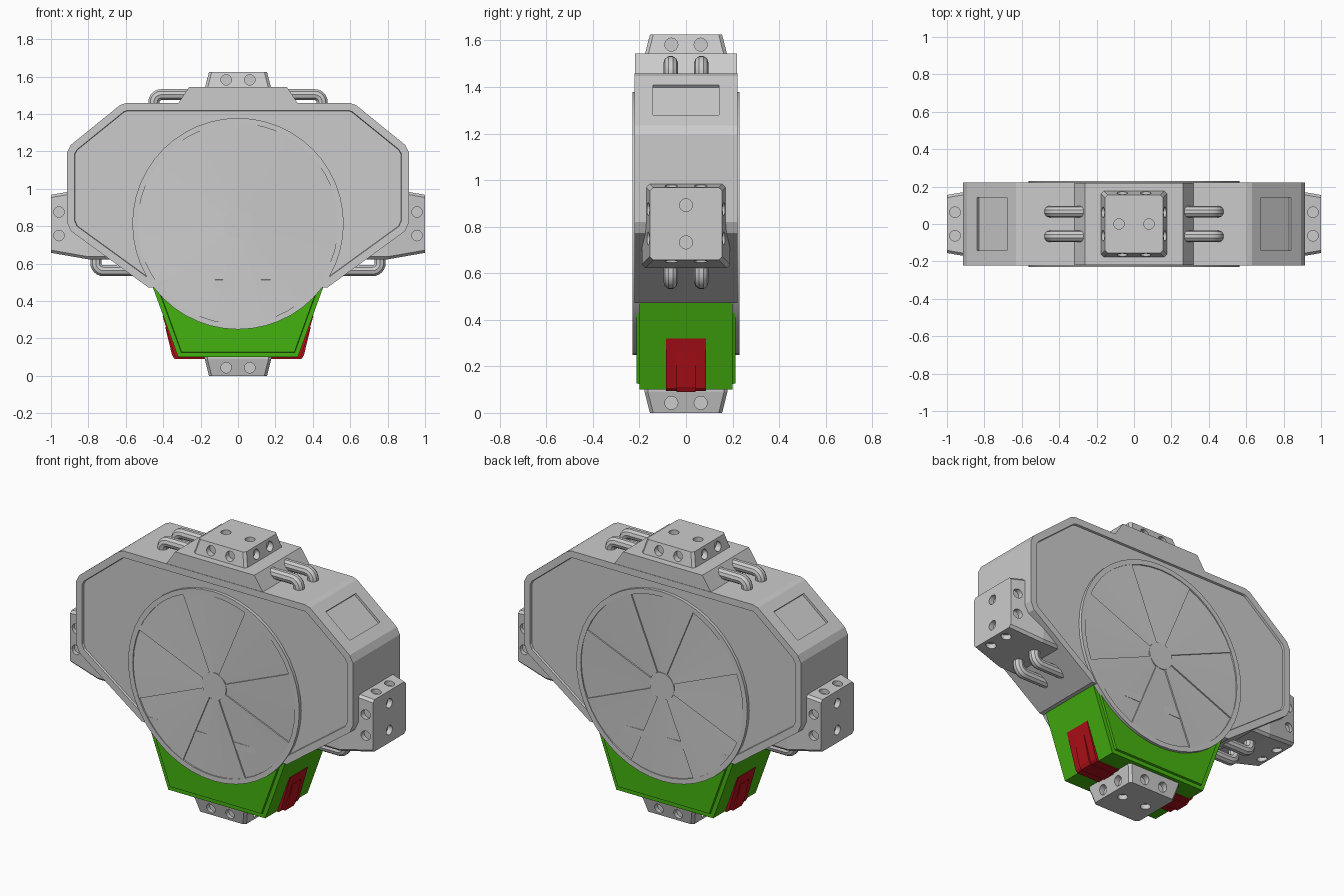
import bpy, bmesh, math
from mathutils import Matrix, Vector

if "Cube" in bpy.data.objects:
    bpy.data.objects.remove(bpy.data.objects["Cube"])


def material(name, rgb):
    m = bpy.data.materials.new(name)
    m.diffuse_color = (*rgb, 1)
    m.use_nodes = True
    m.node_tree.nodes["Principled BSDF"].inputs["Base Color"].default_value = m.diffuse_color
    return m


GREEN = material("green", (0.06, 0.45, 0.005))
RED = material("red", (0.45, 0.005, 0.01))


def finish(name, bm, mat=None, smooth=False):
    bmesh.ops.recalc_face_normals(bm, faces=bm.faces)
    me = bpy.data.meshes.new(name)
    bm.to_mesh(me)
    bm.free()
    ob = bpy.data.objects.new(name, me)
    bpy.context.collection.objects.link(ob)
    if mat:
        me.materials.append(mat)
    if smooth:
        smooth_object(ob)
    return ob


def activate(ob):
    bpy.ops.object.select_all(action='DESELECT')
    ob.select_set(True)
    bpy.context.view_layer.objects.active = ob


def smooth_object(ob):
    activate(ob)
    bpy.ops.object.shade_smooth_by_angle(angle=math.radians(30))


def cut(ob, cutter):
    activate(ob)
    mod = ob.modifiers.new("cut", 'BOOLEAN')
    mod.object = cutter
    mod.solver = 'EXACT'
    bpy.ops.object.modifier_apply(modifier=mod.name)
    bpy.data.objects.remove(cutter)


def prism(name, pts, half, mat=None, margin=0, step=0):
    """Extrude an x-z profile to y = +-half; optional stepped panel front and back."""
    bm = bmesh.new()
    face = bm.faces.new([bm.verts.new((x, -half, z)) for x, z in pts])
    ext = bmesh.ops.extrude_face_region(bm, geom=[face])["geom"]
    verts = [v for v in ext if isinstance(v, bmesh.types.BMVert)]
    bmesh.ops.translate(bm, vec=(0, 2 * half, 0), verts=verts)
    bmesh.ops.recalc_face_normals(bm, faces=bm.faces)
    if margin:
        caps = [f for f in bm.faces if abs(f.normal.y) > 0.9]
        bmesh.ops.inset_individual(bm, faces=caps, thickness=margin, use_even_offset=True)
        bmesh.ops.inset_individual(bm, faces=caps, thickness=0.003, depth=step, use_even_offset=True)
    return finish(name, bm, mat)


def symmetric(right):
    return right + [(-x, z) for x, z in reversed(right)]


# Main housing with recessed front and back panels
body = prism("housing", symmetric([
    (0.60, 1.458), (0.63, 1.448), (0.893, 1.235), (0.914, 1.195),
    (0.914, 0.82), (0.893, 0.773), (0.48, 0.473)]), 0.222, margin=0.04, step=-0.012)

# Rectangular recesses in the sloping shoulders
bm = bmesh.new()
for s in (-1, 1):
    m = (Matrix.Translation((s * 0.758, 0, 1.343)) @ Matrix.Rotation(s * math.radians(39), 4, 'Y')
         @ Matrix.Diagonal((0.205, 0.285, 0.026, 1)))
    bmesh.ops.create_cube(bm, size=1, matrix=m)
cut(body, finish("shoulder_cutter", bm))

# Raised block on the top
prism("top_block", symmetric([(0.262, 1.543), (0.33, 1.44)]), 0.2195)

# Green lower section with raised panels
prism("lower_section", symmetric([(0.465, 0.50), (0.32, 0.10)]), 0.20, GREEN, margin=0.024, step=0.012)

# Red clips wrapping the lower corners
for s, side in ((-1, "left"), (1, "right")):
    outer = [(0.403, 0.32), (0.34, 0.106), (0.328, 0.095), (0.17, 0.095), (0.17, 0.14), (0.30, 0.14), (0.36, 0.32)]
    rib = [(0.389, 0.26), (0.353, 0.112), (0.34, 0.09), (0.17, 0.09), (0.17, 0.14), (0.30, 0.14), (0.35, 0.26)]
    prism(side + "_clip", [(s * x, z) for x, z in outer], 0.085, RED)
    prism(side + "_clip_rib", [(s * x, z) for x, z in rib], 0.04, RED)

# Round disc through the housing, with rim and hub on both sides
CENTRE = Vector((0, 0, 0.813))
SEG = 48
half_profile = [(0.0, 0.227), (0.08, 0.227), (0.08, 0.217), (0.535, 0.217), (0.535, 0.229), (0.565, 0.229)]
profile = half_profile + [(r, -y) for r, y in reversed(half_profile)]
bm = bmesh.new()
vs = [bm.verts.new((r, y, 0)) for r, y in profile]
es = [bm.edges.new(p) for p in zip(vs, vs[1:])]
bmesh.ops.spin(bm, geom=vs + es, axis=(0, 1, 0), cent=(0, 0, 0), angle=2 * math.pi, steps=SEG)
bmesh.ops.remove_doubles(bm, verts=bm.verts, dist=1e-4)
bmesh.ops.translate(bm, vec=CENTRE, verts=bm.verts)
finish("disc", bm, smooth=True)

# Eight slightly tilted blades on each disc face
bm = bmesh.new()
for side in (-1, 1):
    for k in range(8):
        rows = []
        for i in range(7):
            a = math.radians(22.5 + 45 * k + 7.5 * i)
            y = side * (0.219 + 0.008 * i / 6)
            rows.append([bm.verts.new(CENTRE + Vector((r * math.cos(a), y, r * math.sin(a))))
                         for r in (0.08, 0.535)])
        for p, q in zip(rows, rows[1:]):
            bm.faces.new((p[0], p[1], q[1], q[0]))
        base = [bm.verts.new((v.co.x, side * 0.217, v.co.z)) for v in rows[-1]]
        bm.faces.new((rows[-1][0], rows[-1][1], base[1], base[0]))
bmesh.ops.recalc_face_normals(bm, faces=bm.faces)
for f in bm.faces:
    if abs(f.normal.y) > 0.5 and f.normal.y * f.calc_center_median().y < 0:
        f.normal_flip()
me = bpy.data.meshes.new("disc_blades")
bm.to_mesh(me)
bm.free()
bpy.context.collection.objects.link(bpy.data.objects.new("disc_blades", me))


# Tapered mounting blocks: outer face at local z = 0, widening inwards, drilled with holes
def mount(name, matrix, sections):
    bm = bmesh.new()
    loops = [[bm.verts.new((sx * h, sy * h, -d)) for sx, sy in ((-1, -1), (1, -1), (1, 1), (-1, 1))]
             for d, h in sections]
    for a, b in zip(loops, loops[1:]):
        for i in range(4):
            j = (i + 1) % 4
            bm.faces.new((a[i], a[j], b[j], b[i]))
    bm.faces.new(loops[0])
    bm.faces.new(loops[-1])
    corners = [e for e in bm.edges
               if abs(e.verts[0].co.z - e.verts[1].co.z) > 0.01]
    bmesh.ops.bevel(bm, geom=corners, offset=0.014, segments=1, affect='EDGES')
    bm.transform(matrix)
    ob = finish(name, bm)
    bm = bmesh.new()

    def drill(m):
        bmesh.ops.create_cone(bm, cap_ends=True, segments=20, radius1=0.028, radius2=0.028,
                              depth=0.06, matrix=matrix @ m)
    for s in (-1, 1):
        drill(Matrix.Translation((s * 0.08, 0, 0)))
        for k in range(4):
            drill(Matrix.Rotation(k * math.pi / 2, 4, 'Z') @ Matrix.Translation((0.167, s * 0.063, -0.043))
                  @ Matrix.Rotation(math.pi / 2, 4, 'Y'))
    cut(ob, finish(name + "_cutter", bm))


short = [(0, 0.155), (0.09, 0.178), (0.12, 0.178)]
long = [(0, 0.155), (0.2, 0.19), (0.4, 0.19)]
T, R = Matrix.Translation, Matrix.Rotation
mount("top_mount", T((0, 0, 1.625)), short)
mount("bottom_mount", R(math.pi, 4, 'X'), short)
mount("right_mount", T((1, 0, 0.8125)) @ R(math.pi / 2, 4, 'Y'), long)
mount("left_mount", T((-1, 0, 0.8125)) @ R(-math.pi / 2, 4, 'Y'), long)


# Bent pipes in pairs: horizontal run from x0, elbow at x1, then vertical to z1
def pipe(name, x0, x1, z0, z1, sx, y):
    r = 0.04
    up = 1 if z1 > z0 else -1
    pts = [(x0, z0)]
    for i in range(7):
        a = i * math.pi / 12
        pts.append((x1 - r + r * math.sin(a), z0 + up * r * (1 - math.cos(a))))
    pts.append((x1, z1))
    cu = bpy.data.curves.new(name, 'CURVE')
    cu.dimensions = '3D'
    cu.bevel_depth = 0.031
    cu.bevel_resolution = 3
    cu.use_fill_caps = True
    sp = cu.splines.new('POLY')
    sp.points.add(len(pts) - 1)
    for p, (x, z) in zip(sp.points, pts):
        p.co = (sx * x, y, z, 1)
    ob = bpy.data.objects.new(name, cu)
    bpy.context.collection.objects.link(ob)
    activate(ob)
    bpy.ops.object.convert(target='MESH')
    smooth_object(bpy.context.view_layer.objects.active)


for sx, side in ((-1, "left"), (1, "right")):
    for y, end in ((-0.066, "front"), (0.066, "back")):
        pipe(f"upper_pipe_{side}_{end}", 0.24, 0.45, 1.503, 1.44, sx, y)
        pipe(f"lower_pipe_{side}_{end}", 0.50, 0.76, 0.562, 0.66, sx, y)
